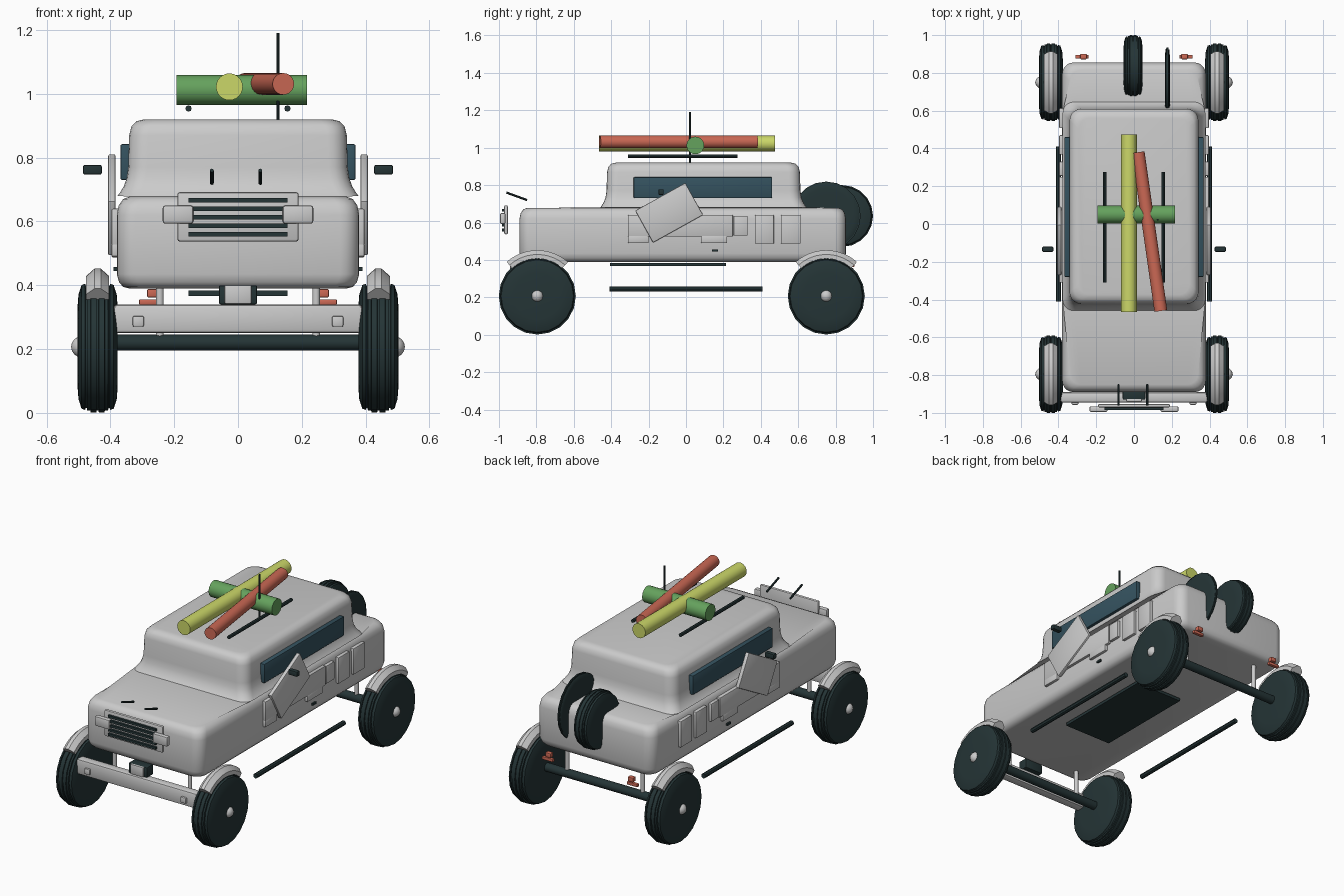
import bpy, bmesh, math
from mathutils import Vector, Matrix

if "Cube" in bpy.data.objects:
    bpy.data.objects.remove(bpy.data.objects["Cube"])


def material(name, rgb):
    m = bpy.data.materials.new(name)
    m.use_nodes = True
    m.diffuse_color = (*rgb, 1)
    m.node_tree.nodes["Principled BSDF"].inputs["Base Color"].default_value = (*rgb, 1)
    return m


PAINT = material("pale grey paint", (0.6, 0.6, 0.6))
RUBBER = material("dark rubber", (0.018, 0.035, 0.037))
GLASS = material("blue glass", (0.035, 0.085, 0.115))
RED = material("salmon red", (0.6, 0.14, 0.09))
YELLOW = material("lime yellow", (0.6, 0.68, 0.14))
GREEN = material("leaf green", (0.13, 0.36, 0.11))


def finish(bm, name, mat, smooth=True):
    bmesh.ops.recalc_face_normals(bm, faces=bm.faces)
    mesh = bpy.data.meshes.new(name)
    bm.to_mesh(mesh)
    bm.free()
    mesh.materials.append(mat)
    ob = bpy.data.objects.new(name, mesh)
    bpy.context.collection.objects.link(ob)
    if smooth:
        bpy.ops.object.select_all(action='DESELECT')
        ob.select_set(True)
        bpy.context.view_layer.objects.active = ob
        bpy.ops.object.shade_smooth_by_angle(angle=math.radians(35))
    return ob


def loft(name, rings, mat):
    """Skin a run of closed rings and cap both ends."""
    bm = bmesh.new()
    loops = [[bm.verts.new(p) for p in ring] for ring in rings]
    for a, b in zip(loops, loops[1:]):
        for i in range(len(a)):
            j = (i + 1) % len(a)
            bm.faces.new((a[i], a[j], b[j], b[i]))
    bm.faces.new(loops[0])
    bm.faces.new(loops[-1])
    return finish(bm, name, mat)


def box(name, lo, hi, mat, bevel=0.0, turn=0.0):
    """Box between two corners, optionally bevelled and turned about x."""
    lo, hi = Vector(lo), Vector(hi)
    bm = bmesh.new()
    bmesh.ops.create_cube(bm, size=1, matrix=Matrix.Diagonal((*(hi - lo), 1)))
    if bevel:
        bmesh.ops.bevel(bm, geom=bm.edges[:], offset=bevel, segments=2,
                        profile=0.5, affect='EDGES')
    bm.transform(Matrix.Translation((lo + hi) / 2) @ Matrix.Rotation(turn, 4, 'X'))
    return finish(bm, name, mat, bevel > 0)


def side_box(name, s, x, y, z, mat, bevel=0.0, turn=0.0):
    """Box given by ranges, with x mirrored to side s."""
    xs = sorted((s * x[0], s * x[1]))
    return box(name, (xs[0], y[0], z[0]), (xs[1], y[1], z[1]), mat, bevel, turn)


def rod(name, a, b, r, mat, sides=16):
    a, b = Vector(a), Vector(b)
    bm = bmesh.new()
    bmesh.ops.create_cone(bm, cap_ends=True, segments=sides, radius1=r, radius2=r,
                          depth=(b - a).length)
    turn = (b - a).to_track_quat('Z', 'Y').to_matrix().to_4x4()
    bm.transform(Matrix.Translation((a + b) / 2) @ turn)
    return finish(bm, name, mat)


def rounded_rect(z, hx, y0, y1, r):
    pts = []
    corners = ((hx, y1, 0), (-hx, y1, 1), (-hx, y0, 2), (hx, y0, 3))
    for x, y, q in corners:
        cx, cy = x - math.copysign(r, x), (y - r if y == y1 else y + r)
        for k in range(6):
            a = (q + k / 5) * math.pi / 2
            pts.append((cx + r * math.cos(a), cy + r * math.sin(a), z))
    return pts


def disc_ring(x, r, y, z, sides):
    return [(x, y + r * math.cos(2 * math.pi * k / sides),
             z + r * math.sin(2 * math.pi * k / sides)) for k in range(sides)]


def wheel(name, x, y, z, r, half, sides=20):
    """Tyre with a raised centre tread and grooved shoulders."""
    outline = [(1, .6), (.95, .8), (.8, .94), (.62, .96), (.6, .93), (.54, .93),
               (.52, .97), (.36, .97), (.34, 1), (.06, 1), (.05, .97)]
    outline += [(-w, k) for w, k in reversed(outline)]
    loft(name, [disc_ring(x + w * half, k * r, y, z, sides) for w, k in outline], RUBBER)


# Body shell: lower tub, shoulder, flared cabin foot and cabin roof
TUB, CAB = (0.38, -0.89, 0.855), (0.344, -0.425, 0.612)
levels = []
for z, inset in ((.39, .04), (.395, .02), (.41, .007), (.435, 0), (.62, 0),
                 (.65, .006), (.67, .02), (.678, .04)):
    levels.append((z, TUB, inset, .06))
for z, inset in ((.68, -.034), (.69, -.026), (.71, -.014), (.735, -.005), (.77, 0),
                 (.87, .003), (.898, .01), (.914, .025), (.92, .05)):
    levels.append((z, CAB, inset, .06))
loft("body_shell", [rounded_rect(z, b[0] - i, b[1] + i, b[2] - i, r)
                    for z, b, i, r in levels], PAINT)

# Wheels, hubs, fenders, axles and struts
HUB_Z = 0.207
for end, wy in (("front", -.795), ("rear", .75)):
    rod(end + "_axle", (-.4, wy, .22), (.4, wy, .22), .025, RUBBER)
    for s, side in ((1, "left"), (-1, "right")):
        tag = f"{end}_{side}_"
        wheel(tag + "wheel", s * .44, wy, HUB_Z, .206, .063)
        bm = bmesh.new()
        bmesh.ops.create_uvsphere(bm, u_segments=12, v_segments=8, radius=.033,
                                  matrix=Matrix.Translation((s * .49, wy, HUB_Z)))
        finish(bm, tag + "hub", PAINT)
        section = [(-.036, .2), (-.036, .222), (-.01, .245), (.01, .245),
                   (.036, .222), (.036, .2)]
        arc = [math.radians(48 + 7 * k) for k in range(13)]
        loft(tag + "fender", [[(s * .44 + x, wy + r * math.cos(a), HUB_Z + r * math.sin(a))
                               for x, r in section] for a in arc], PAINT)
        rod(tag + "strut", (s * .245, wy, .23), (s * .245, wy, .41), .012, PAINT)

# Spare wheel and thin spare disc on the tail
wheel("spare_wheel", -.005, .835, .635, .165, .05)
wheel("thin_spare_disc", .177, .75, .635, .184, .013)

# Bumper and winch
box("front_bumper", (-.39, -.945, .25), (.39, -.89, .34), PAINT, .012)
box("winch", (-.06, -.93, .34), (.06, -.87, .4), RUBBER, .006)
box("winch_cover", (-.042, -.94, .342), (.042, -.925, .4), PAINT, .004)

# Grille with slats and lamp blocks
box("grille_plate", (-.19, -.972, .537), (.19, -.952, .692), PAINT, .008)
for k in range(5):
    z = .56 + k * .0265
    box("grille_slat", (-.155, -.985, z - .007), (.155, -.965, z + .007), RUBBER)

# Underbody plate
box("skid_plate", (-.155, -.405, .367), (.155, .215, .384), RUBBER)

# Fittings repeated on both sides
for s, side in ((1, "left"), (-1, "right")):
    p = side + "_"
    side_box(p + "bumper_pad", s, (.295, .33), (-.957, -.94), (.27, .304), PAINT, .005)
    side_box(p + "headlamp", s, (.14, .236), (-.995, -.965), (.593, .65), PAINT, .008)
    side_box(p + "window", s, (.335, .368), (-.28, .46), (.73, .842), GLASS, .004)
    # Door and flank panels
    for y, z in (((-.31, .25), (.525, .64)), ((.255, .33), (.53, .635)),
                 ((-.31, -.2), (.49, .53)), ((.08, .22), (.49, .53)),
                 ((.368, .47), (.487, .64)), ((.508, .613), (.487, .64))):
        side_box(p + "flank_panel", s, (.37, .396), y, z, PAINT, .004)
    side_box(p + "tilted_panel", s, (.384, .407), (-.243, .063), (.554, .75), PAINT,
             .005, math.radians(29))
    side_box(p + "handle", s, (.375, .39), (.14, .17), (.445, .457), RUBBER)
    side_box(p + "mirror", s, (.427, .486), (-.147, -.12), (.747, .777), RUBBER, .005)
    rod(p + "side_rail", (s * .4, -.41, .245), (s * .4, .41, .245), .014, RUBBER, 8)
    rod(p + "roof_rail", (s * .155, -.31, .954), (s * .155, .275, .954), .01, RUBBER, 8)
    # Tail lamps
    side_box(p + "tail_lamp", s, (.25, .285), (.872, .9), (.362, .388), RED, .004)
    side_box(p + "tail_lamp_base", s, (.24, .31), (.875, .895), (.338, .356), RED, .004)

# Wipers and antenna
for x in (-.082, .07):
    rod("wiper", (x, -.96, .76), (x, -.85, .72), .006, RUBBER, 8)
rod("antenna", (.125, .022, .91), (.125, .022, 1.19), .005, RUBBER, 8)

# Roof load of three tubes
rod("yellow_tube", (-.027, -.465, 1.022), (-.027, .475, 1.022), .042, YELLOW, 24)
rod("red_tube", (.142, -.46, 1.031), (.022, .38, 1.031), .034, RED, 24)
rod("green_tube", (-.193, .05, 1.012), (.217, .05, 1.012), .047, GREEN, 24)
